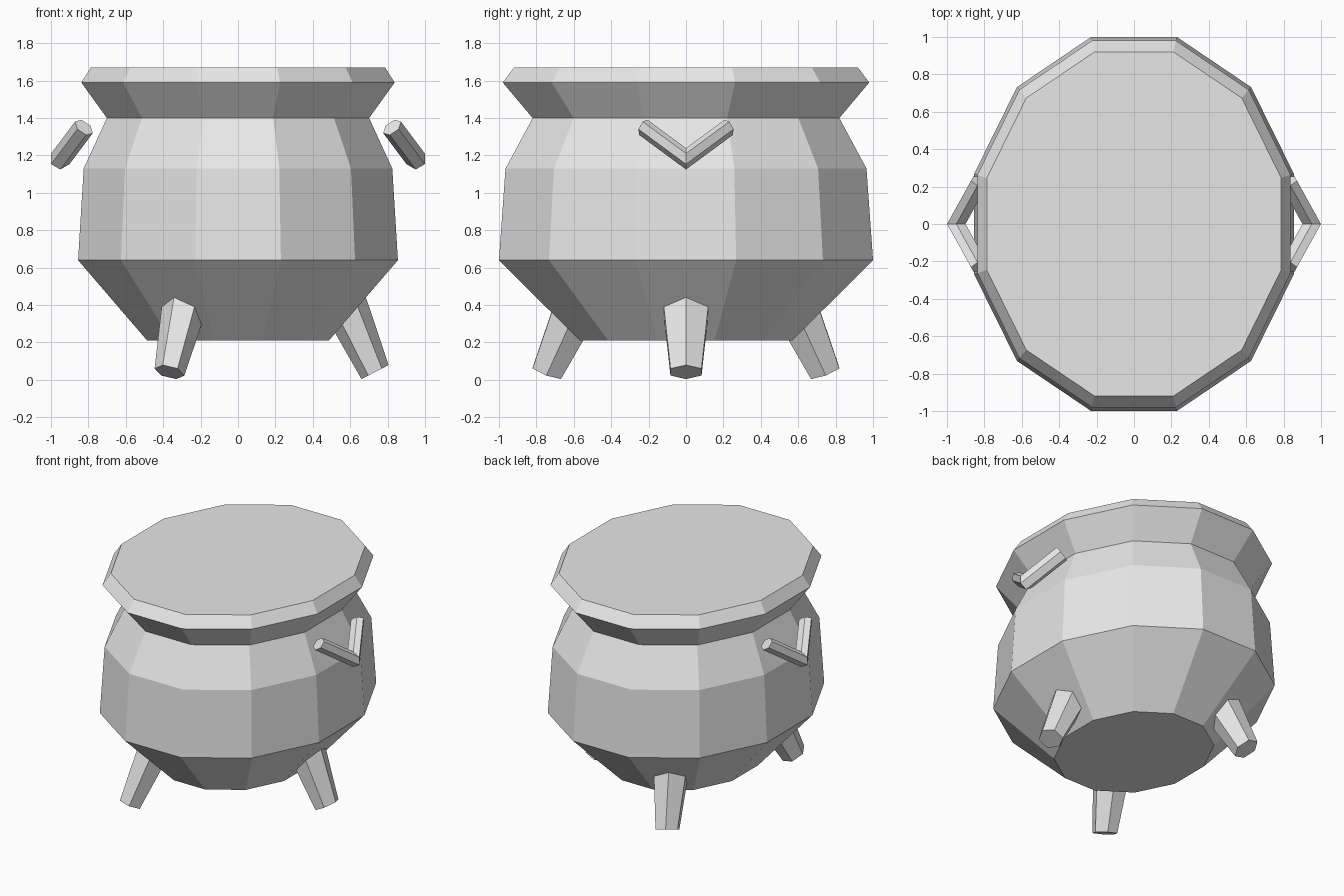
import bpy, bmesh
from math import sin, cos, pi, radians
from mathutils import Vector, Matrix

cube = bpy.data.objects.get("Cube")
if cube:
    bpy.data.objects.remove(cube)

SQUASH = 0.855  # the whole pot is narrower in x than in y

grey = bpy.data.materials.new("iron_grey")
grey.use_nodes = True
grey.diffuse_color = (0.8, 0.8, 0.8, 1)
grey.node_tree.nodes["Principled BSDF"].inputs["Base Color"].default_value = (0.8, 0.8, 0.8, 1)


def loft(name, rings, closed_ends=True):
    """Skin equal-length rings of points into a flat-shaded solid."""
    bm = bmesh.new()
    loops = [[bm.verts.new(p) for p in ring] for ring in rings]
    n = len(loops[0])
    for a, b in zip(loops, loops[1:]):
        for i in range(n):
            j = (i + 1) % n
            bm.faces.new((a[i], a[j], b[j], b[i]))
    if closed_ends:
        bm.faces.new(loops[0])
        bm.faces.new(loops[-1])
    bmesh.ops.recalc_face_normals(bm, faces=bm.faces)
    mesh = bpy.data.meshes.new(name)
    bm.to_mesh(mesh)
    bm.free()
    mesh.materials.append(grey)
    obj = bpy.data.objects.new(name, mesh)
    bpy.context.collection.objects.link(obj)
    return obj


# Pot body: twelve-sided, flat faces front and sides; (half depth, height)
profile = [(0.568, 0.21), (1.0, 0.64), (0.965, 1.13),
           (0.82, 1.40), (0.98, 1.59), (0.92, 1.67)]
angles = [radians(15 + 30 * i) for i in range(12)]
loft("pot_body", [[(SQUASH * r * cos(a) / cos(pi / 12), r * sin(a) / cos(pi / 12), z)
                   for a in angles] for r, z in profile])


# Legs: tapered, splayed six-sided pegs
def leg(name, turn):
    spin = Matrix.Diagonal((SQUASH, 1, 1)) @ Matrix.Rotation(radians(turn), 3, 'Z')
    out = Vector((0.0848, 0, 0.0375))
    side = Vector((0, 0.096, 0))
    rings = []
    for centre, size in (((0.857, 0, 0.042), 1), ((0.667, 0, 0.405), 1.48)):
        rings.append([spin @ (Vector(centre) + size * (out * cos(k * pi / 3) + side * sin(k * pi / 3)))
                      for k in range(6)])
    loft(name, rings)


leg("left_leg", 0)
leg("back_right_leg", 120)
leg("front_right_leg", 240)


# Handles: two six-sided bars mitred into a V
def handle(name, sx):
    tip = [Vector((0.95 + 0.057 * sin(k * pi / 3), 0, 1.182 + 0.057 * cos(k * pi / 3)))
           for k in range(6)]
    end = Vector((0.824, 0.228, 1.35))
    d = (end - Vector((0.95, 0, 1.182))).normalized()
    arm = [p + d * (end - p).dot(d) for p in tip]
    rings = [[(sx * p.x, sy * p.y, p.z) for p in ring]
             for ring, sy in ((arm, 1), (tip, 1), (arm, -1))]
    loft(name, rings)


handle("left_handle", 1)
handle("right_handle", -1)
